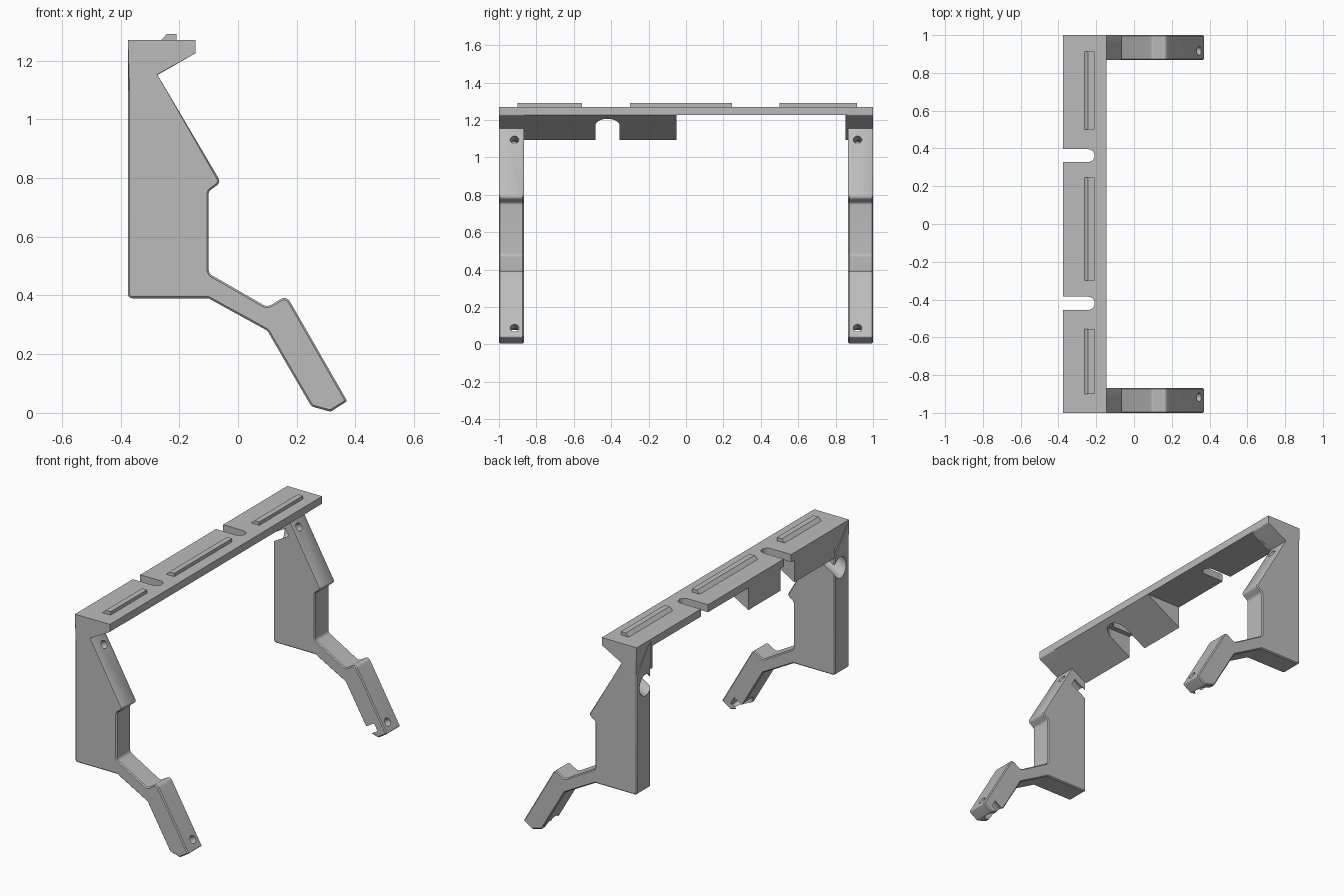
import bpy, bmesh, math
from mathutils import Vector, Matrix

if "Cube" in bpy.data.objects:
    bpy.data.objects.remove(bpy.data.objects["Cube"])

gray = bpy.data.materials.new("plain gray")
gray.diffuse_color = (0.5, 0.5, 0.5, 1)
gray.use_nodes = True
gray.node_tree.nodes["Principled BSDF"].inputs["Base Color"].default_value = gray.diffuse_color


def fillet(points, steps=5):
    """Round the corners of a closed (x, z, radius) outline."""
    out = []
    for i, (x, z, r) in enumerate(points):
        p = Vector((x, z))
        if r == 0:
            out.append(p)
            continue
        a = (Vector(points[i - 1][:2]) - p)
        b = (Vector(points[(i + 1) % len(points)][:2]) - p)
        d = min(r / math.tan(a.angle(b) / 2), a.length * 0.45, b.length * 0.45)
        s, e = p + a.normalized() * d, p + b.normalized() * d
        for k in range(steps + 1):
            t = k / steps
            out.append(s * (1 - t) ** 2 + p * 2 * t * (1 - t) + e * t * t)
    return out


def make_object(name, bm):
    bmesh.ops.recalc_face_normals(bm, faces=bm.faces)
    me = bpy.data.meshes.new(name)
    bm.to_mesh(me)
    bm.free()
    me.materials.append(gray)
    ob = bpy.data.objects.new(name, me)
    bpy.context.collection.objects.link(ob)
    return ob


def extrude(name, outline, y0, y1, chamfer=0, below=0):
    """Extrude an x-z outline along y, chamfering side edges below a height."""
    bm = bmesh.new()
    face = bm.faces.new([bm.verts.new((p[0], y0, p[1])) for p in outline])
    res = bmesh.ops.extrude_face_region(bm, geom=[face])
    new = [g for g in res["geom"] if isinstance(g, bmesh.types.BMVert)]
    bmesh.ops.translate(bm, verts=new, vec=(0, y1 - y0, 0))
    if chamfer:
        edges = [e for e in bm.edges
                 if abs(e.verts[0].co.y - e.verts[1].co.y) < 1e-5
                 and max(v.co.z for v in e.verts) <= below]
        bmesh.ops.bevel(bm, geom=edges, offset=chamfer, segments=1,
                        affect='EDGES', clamp_overlap=True)
    return make_object(name, bm)


def rod(start, end, radius):
    """Round cutter between two points."""
    a, b = Vector(start), Vector(end)
    bm = bmesh.new()
    rot = (b - a).to_track_quat('Z', 'Y').to_matrix().to_4x4()
    bmesh.ops.create_cone(bm, cap_ends=True, segments=32, radius1=radius,
                          radius2=radius, depth=(b - a).length,
                          matrix=Matrix.Translation((a + b) / 2) @ rot)
    return make_object("hole_cutter", bm)


def slot(y, radius, z0, z1):
    """Round-ended slot cutter, open at the back."""
    cx = -0.243
    pts = [(-0.5, y - radius)]
    for k in range(17):
        t = -math.pi / 2 + math.pi * k / 16
        pts.append((cx + radius * math.cos(t), y + radius * math.sin(t)))
    pts.append((-0.5, y + radius))
    bm = bmesh.new()
    face = bm.faces.new([bm.verts.new((p[0], p[1], z0)) for p in pts])
    res = bmesh.ops.extrude_face_region(bm, geom=[face])
    new = [g for g in res["geom"] if isinstance(g, bmesh.types.BMVert)]
    bmesh.ops.translate(bm, verts=new, vec=(0, 0, z1 - z0))
    return make_object("slot_cutter", bm)


def boolean(ob, other, operation='DIFFERENCE'):
    mod = ob.modifiers.new("boolean", 'BOOLEAN')
    mod.operation, mod.solver, mod.object = operation, 'EXACT', other
    bpy.context.view_layer.objects.active = ob
    bpy.ops.object.modifier_apply(modifier=mod.name)
    bpy.data.objects.remove(other)


def smooth(ob):
    bpy.ops.object.select_all(action='DESELECT')
    ob.select_set(True)
    bpy.context.view_layer.objects.active = ob
    bpy.ops.object.shade_smooth_by_angle(angle=math.radians(28))


# Side brackets: stepped profile with rounded corners
leg_outline = fillet([
    (-0.375, 1.27, 0), (-0.145, 1.27, 0), (-0.145, 1.225, 0.01),
    (-0.275, 1.153, 0), (-0.058, 0.785, 0.02), (-0.1, 0.755, 0.02),
    (-0.1, 0.475, 0.025), (0.1, 0.36, 0.03), (0.165, 0.4, 0.025),
    (0.372, 0.04, 0.008), (0.315, 0.004, 0.015), (0.25, 0.022, 0.02),
    (0.1, 0.28, 0.02), (-0.1, 0.39, 0.01), (-0.375, 0.39, 0.018),
    (-0.375, 1.1, 0)])

axis = Vector((math.cos(math.radians(30)), 0, 0.5))  # screw direction
for name, side in (("front_bracket", -1), ("back_bracket", 1)):
    y0, y1 = sorted((side * 0.867, side * 1.0))
    leg = extrude(name, leg_outline, y0, y1, 0.008, 1.16)
    # Screw holes with wide recesses behind them
    for x, z, depth in ((-0.24, 1.094, 0.05), (0.345, 0.088, 0.05)):
        p = Vector((x, side * 0.917, z))
        boolean(leg, rod(p + axis * 0.06, p - axis * 0.3, 0.023))
        boolean(leg, rod(p - axis * depth, p - axis * 0.3, 0.055))
    smooth(leg)

# Top bar: thin plate, with a wedge-shaped thick part at each end
plate = [(-0.375, 1.27), (-0.145, 1.27), (-0.145, 1.225), (-0.375, 1.225)]
wedge = plate[:3] + [(-0.375, 1.093)]
long_wedge = extrude("wedge_beam", wedge, -0.867, -0.052)
boolean(long_wedge, slot(-0.42, 0.035, 1.0, 1.4))
boolean(long_wedge, slot(-0.42, 0.065, 1.0, 1.225))
smooth(long_wedge)
bar = extrude("top_plate", plate, -0.052, 0.852)
boolean(bar, slot(0.362, 0.034, 1.0, 1.4))
smooth(bar)
extrude("end_wedge", wedge, 0.852, 0.867)

# Raised ribs along the top
rib = [(-0.262, 1.27), (-0.243, 1.29), (-0.21, 1.29), (-0.21, 1.27)]
for i, (y0, y1) in enumerate(((-0.9, -0.555), (-0.3, 0.245), (0.5, 0.913))):
    extrude(f"top_rib_{i + 1}", rib, y0, y1)
